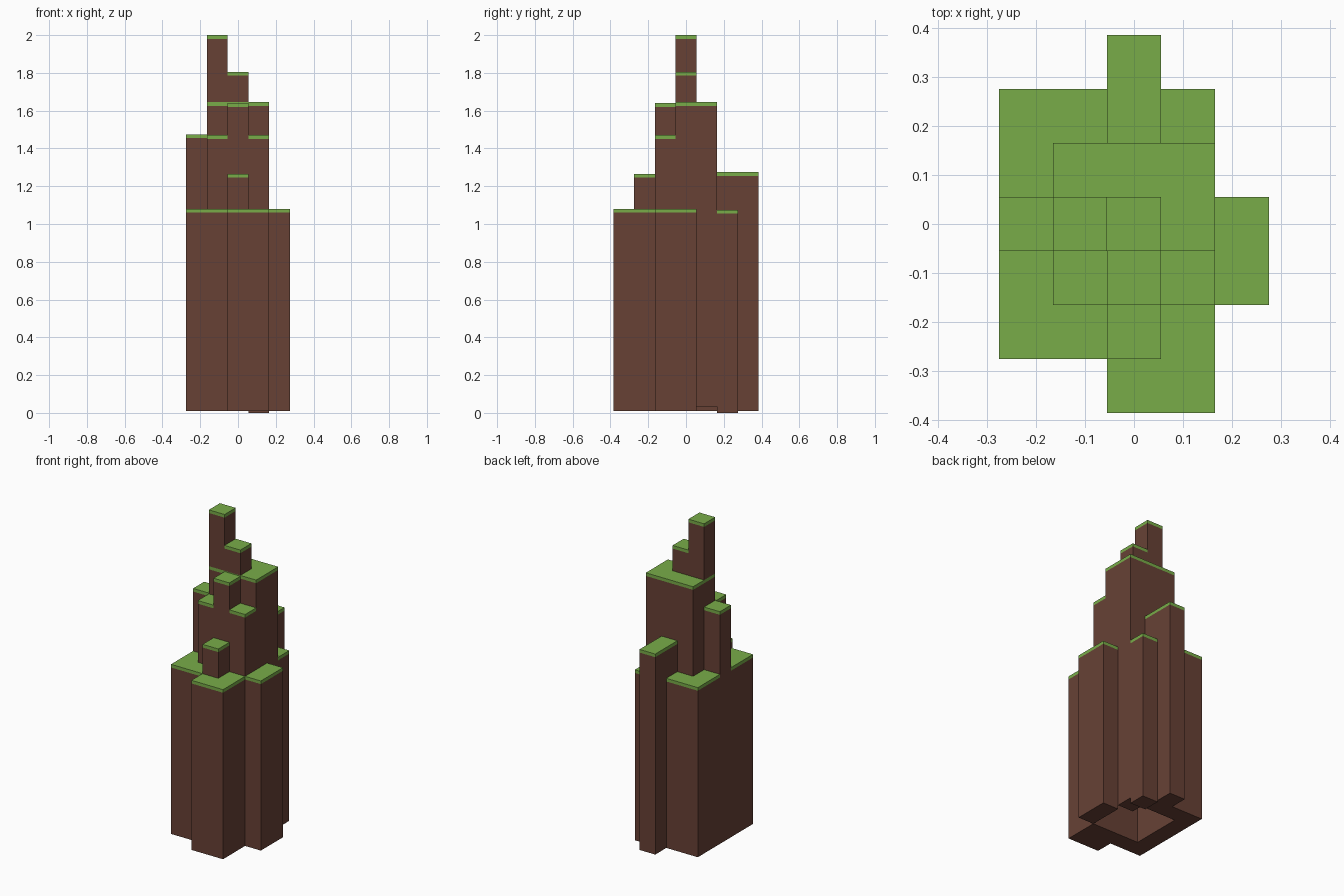
import bpy
import bmesh

if "Cube" in bpy.data.objects:
    bpy.data.objects.remove(bpy.data.objects["Cube"], do_unlink=True)

CELL = 0.11   # plan grid size
CAP = 0.02    # grass layer thickness
COLS, ROWS = 5, 7


def make_material(name, rgb):
    mat = bpy.data.materials.new(name)
    mat.use_nodes = True
    color = (*rgb, 1.0)
    mat.diffuse_color = color
    bsdf = next(n for n in mat.node_tree.nodes if n.type == "BSDF_PRINCIPLED")
    bsdf.inputs["Base Color"].default_value = color
    return mat


brown = make_material("brown_earth", (0.136, 0.053, 0.036))
green = make_material("green_grass", (0.19, 0.415, 0.066))


def pillar(name, col, row, width, depth, bottom, top, grass=True):
    """Box on the plan grid with a grass band cut in below its top."""
    x0, y0 = (col - COLS / 2) * CELL, (row - ROWS / 2) * CELL
    size = (width * CELL, depth * CELL, top - bottom)
    bm = bmesh.new()
    bmesh.ops.create_cube(bm, size=1)
    bmesh.ops.scale(bm, vec=size, verts=bm.verts)
    centre = (x0 + size[0] / 2, y0 + size[1] / 2, (bottom + top) / 2)
    bmesh.ops.translate(bm, vec=centre, verts=bm.verts)
    if grass:
        bmesh.ops.bisect_plane(bm, geom=bm.verts[:] + bm.edges[:] + bm.faces[:],
                               plane_co=(0, 0, top - CAP), plane_no=(0, 0, 1))
        for face in bm.faces:
            face.material_index = int(face.calc_center_median().z > top - CAP)
    mesh = bpy.data.meshes.new(name)
    bm.to_mesh(mesh)
    bm.free()
    mesh.materials.append(brown)
    mesh.materials.append(green)
    bpy.context.collection.objects.link(bpy.data.objects.new(name, mesh))


GROUND, LEDGE, CORE = 0.01, 1.08, 1.06

# Ring of outer blocks around a hollow core
pillar("front_block", 2, 0, 2, 2, GROUND, LEDGE)
pillar("front_corner_block", 0, 1, 2, 1, GROUND, LEDGE)
pillar("front_side_block", 0, 2, 1, 1, GROUND, LEDGE)
pillar("side_block", 4, 2, 1, 2, GROUND, LEDGE)
pillar("back_side_block", 0, 4, 1, 1, GROUND, LEDGE)
pillar("back_corner_block", 0, 5, 2, 1, GROUND, LEDGE)
pillar("back_low_pillar", 3, 5, 1, 1, 0, 1.075)
pillar("back_tall_pillar", 2, 5, 1, 2, GROUND, 1.275)
pillar("side_tall_pillar", 0, 3, 1, 1, GROUND, 1.475)

# Upper core, raised above the hollow
pillar("upper_slab", 1, 3, 3, 2, CORE, 1.645)
pillar("slab_leg", 3, 4, 1, 1, 0.035, CORE, grass=False)
for side, col in (("right", 1), ("left", 3)):
    pillar("upper_step_" + side, col, 2, 1, 1, CORE, 1.47)
pillar("front_tower", 2, 2, 1, 1, CORE, 1.64)

# Small towers standing on the blocks below
pillar("front_stub", 2, 1, 1, 1, LEDGE, 1.265)
pillar("middle_tower", 2, 3, 1, 1, 1.645, 1.805)
pillar("peak_tower", 1, 3, 1, 1, 1.645, 2.0)
